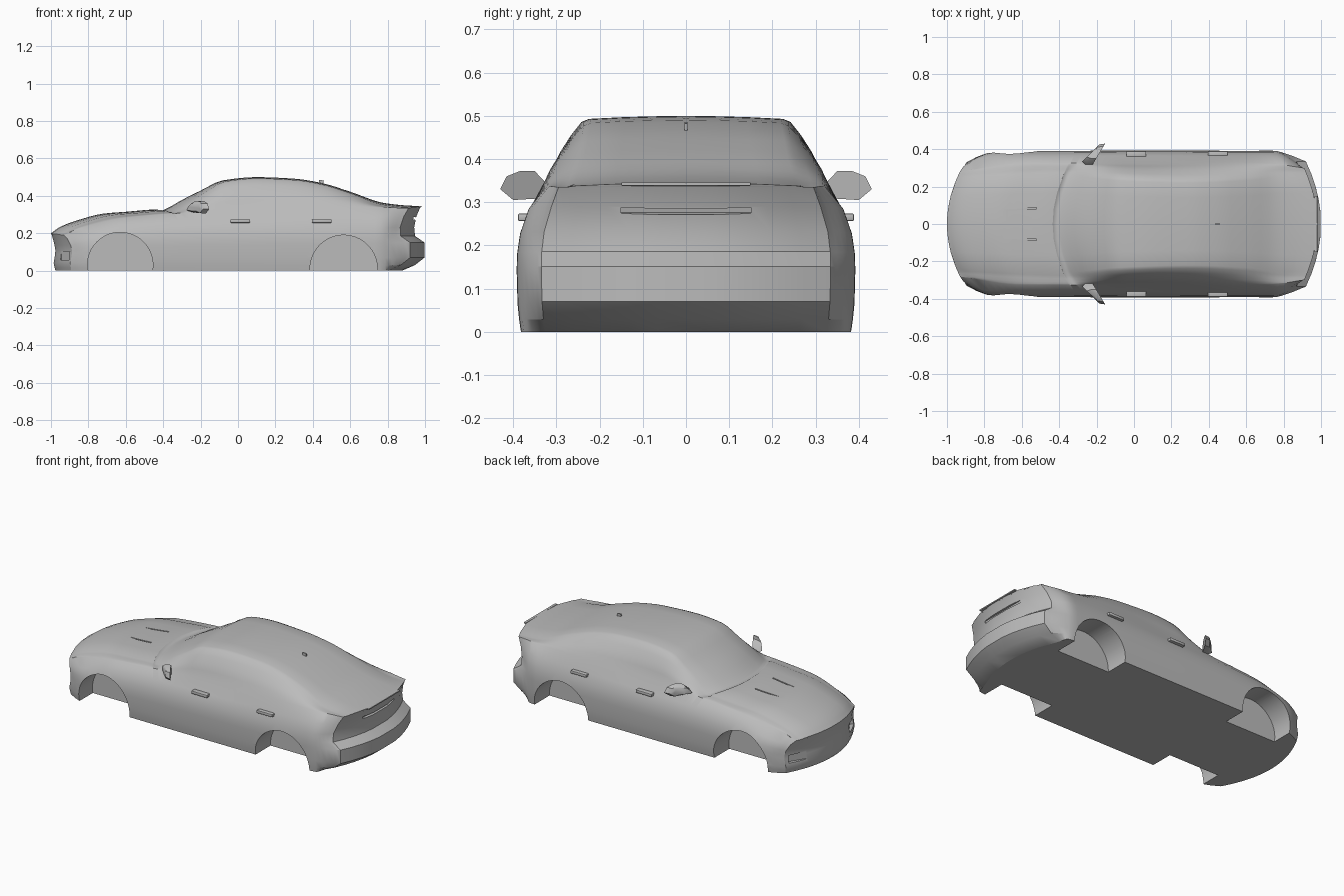
import bpy
import bmesh
import math
from mathutils import Vector

default_cube = bpy.data.objects.get("Cube")
if default_cube:
    bpy.data.objects.remove(default_cube, do_unlink=True)

paint = bpy.data.materials.new("plain grey")
paint.use_nodes = True
grey = (0.5, 0.5, 0.5, 1)
paint.diffuse_color = grey
paint.node_tree.nodes["Principled BSDF"].inputs["Base Color"].default_value = grey


def curve(*points):
    """Return a smooth function through the given (position, value) points."""
    def slope(i):
        if i == 0 or i == len(points) - 1:
            return None
        (xa, ya), (xb, yb), (xc, yc) = points[i - 1:i + 2]
        before, after = (yb - ya) / (xb - xa), (yc - yb) / (xc - xb)
        if before * after <= 0:
            return 0.0
        return 2 * before * after / (before + after)

    def value(x):
        if x <= points[0][0]:
            return points[0][1]
        for i, (start, end) in enumerate(zip(points, points[1:])):
            if x <= end[0]:
                run, rise = end[0] - start[0], end[1] - start[1]
                t = (x - start[0]) / run
                m0, m1 = slope(i), slope(i + 1)
                m0 = rise / run if m0 is None else m0
                m1 = rise / run if m1 is None else m1
                ease = t * t * (3 - 2 * t)
                return (start[1] + rise * ease + run * m0 * t * (1 - t) ** 2
                        - run * m1 * t * t * (1 - t))
        return points[-1][1]
    return value


def make_object(name, bm):
    bmesh.ops.recalc_face_normals(bm, faces=bm.faces)
    mesh = bpy.data.meshes.new(name)
    bm.to_mesh(mesh)
    bm.free()
    mesh.materials.append(paint)
    obj = bpy.data.objects.new(name, mesh)
    bpy.context.collection.objects.link(obj)
    return obj


def smooth(obj, degrees=30):
    bpy.ops.object.select_all(action="DESELECT")
    obj.select_set(True)
    bpy.context.view_layer.objects.active = obj
    bpy.ops.object.shade_smooth_by_angle(angle=math.radians(degrees))


def box(name, centre, size, turn=0.0, tilt=0.0, bevel=0.0):
    bm = bmesh.new()
    bmesh.ops.create_cube(bm, size=1)
    bmesh.ops.scale(bm, vec=size, verts=bm.verts)
    if bevel:
        bmesh.ops.bevel(bm, geom=bm.edges[:], offset=bevel, segments=2,
                        profile=0.5, affect="EDGES")
    obj = make_object(name, bm)
    obj.location = centre
    obj.rotation_euler = (0, tilt, turn)
    return obj


def cylinder(name, centre, radius, length):
    bm = bmesh.new()
    bmesh.ops.create_cone(bm, cap_ends=True, segments=64, radius1=radius,
                          radius2=radius, depth=length)
    obj = make_object(name, bm)
    obj.location = centre
    obj.rotation_euler.x = math.pi / 2
    return obj


def cut(target, cutter):
    cutter.hide_render = True
    mod = target.modifiers.new("cut", "BOOLEAN")
    mod.operation = "DIFFERENCE"
    mod.solver = "EXACT"
    mod.object = cutter
    bpy.context.view_layer.objects.active = target
    bpy.ops.object.modifier_apply(modifier=mod.name)
    bpy.data.objects.remove(cutter, do_unlink=True)


# Body lines along the length
centre_z = curve((-1, .2), (-.95, .235), (-.85, .272), (-.72, .305), (-.6, .315),
                 (-.435, .327), (-.42, .318), (-.39, .328), (-.3, .378),
                 (-.2, .428), (-.08, .483), (.1, .5), (.3, .492), (.45, .468),
                 (.6, .422), (.78, .362), (.9, .349), (1, .345))
body_width = curve((-1, .33), (-.93, .375), (-.85, .39), (0, .392), (.78, .392),
                   (.9, .37), (1, .335))
shoulder_z = curve((-1, .17), (-.9, .2), (-.7, .245), (-.4, .262), (0, .268),
                   (.6, .28), (1, .29))
belt_width = curve((-1, .28), (-.7, .325), (-.35, .325), (0, .323), (.5, .332),
                   (.8, .32), (1, .295))
belt_z = curve((-1, .19), (-.9, .233), (-.7, .283), (-.4, .308), (0, .33),
               (.6, .34), (1, .335))
roof_width = curve((-1, .25), (-.42, .275), (-.1, .25), (.3, .237), (.6, .25),
                   (.8, .272), (1, .275))
bow = curve((-1, .13), (-.4, .13), (.05, 0), (.6, 0), (1, -.11))

# Upright outlines of the nose and the tail
nose_shape = curve((0, .02), (.05, .01), (.1, .02), (.2, 0))
tail_shape = curve((0, -.12), (.03, -.05), (.065, 0), (.15, 0), (.185, -.05),
                   (.24, -.055), (.3, -.04), (.345, -.02))


def half_section(s):
    w, zs, zc = body_width(s), shoulder_z(s), centre_z(s)
    wt, zt, wr = belt_width(s), belt_z(s), roof_width(s)
    zr = max(zc - .014, zt)
    lower = [(0, 0), (.6, 0), (.975, 0), (.985, .1), (.995, .24), (1, .52),
             (.997, .64), (.98, .8), (.93, 1)]
    pts = [(w * a, zs * b) for a, b in lower]
    pts.append((wt, zt))
    for t in (.3, .55, .8):
        bulge = .05 * t * (1 - t)
        pts.append((wt + (wr - wt) * t + bulge, zt + (zr - zt) * t))
    pts += [(wr, zr), (wr * .93, max(zc - .007, zr)), (wr * .6, max(zc - .003, zr)),
            (wr * .3, max(zc - .001, zr)), (0, max(zc, zr))]
    return pts


def place(s, y, z):
    nose = min(1, max(0, (-.85 - s) / .15))
    tail = min(1, max(0, (s - .85) / .15))
    x = s + bow(s) * (y / .39) ** 2
    return Vector((x + nose * nose_shape(z) + tail * tail_shape(z), y, z))


def build_body():
    bm = bmesh.new()

    def ring(s, squeeze=1.0):
        half = [(y * squeeze, z) for y, z in half_section(s)]
        whole = half + [(-y, z) for y, z in half[-2:0:-1]]
        return [bm.verts.new(place(s, y, z)) for y, z in whole]

    def join(a, b):
        for i in range(len(a)):
            k = (i + 1) % len(a)
            bm.faces.new((a[i], a[k], b[k], b[i]))

    steps = 50
    stations = sorted([2 * i / steps - 1 for i in range(steps + 1)]
                      + [-.98, -.435, -.427, -.41, -.39, .975])
    rings = [ring(-1, f) for f in (.2, .4, .6, .8)]
    rings += [ring(s) for s in stations]
    rings += [ring(1, f) for f in (.8, .6, .4, .2)]
    for a, b in zip(rings, rings[1:]):
        join(a, b)
    # Close the narrow middle strip at each end
    for end in (rings[0], rings[-1]):
        n = len(end)
        for i in range(n // 2):
            corners = [end[i], end[i + 1], end[(n - i - 1) % n], end[(n - i) % n]]
            bm.faces.new(list(dict.fromkeys(corners)))
    bmesh.ops.remove_doubles(bm, verts=bm.verts, dist=.0001)
    return make_object("car_body", bm)


body = build_body()

# Wheel wells and bumper openings
for side in (-1, 1):
    cut(body, cylinder("front_well", (-.63, side * .37, .03), .175, .26))
    cut(body, cylinder("rear_well", (.565, side * .37, .01), .18, .26))
    cut(body, box("corner_intake", (-.945, side * .27, .08), (.07, .11, .045),
                  turn=-side * .55))
    cut(body, box("hood_vent", (-.62, side * .078, .318), (.2, .008, .02),
                  turn=side * .07))
cut(body, box("boot_recess", (.967, 0, .274), (.07, .3, .014), tilt=.25))
smooth(body)


def build_mirror(side):
    outline = [(.31, .315), (.325, .345), (.35, .372), (.385, .372), (.415, .36),
               (.43, .33), (.4, .305), (.35, .308)]
    bm = bmesh.new()
    layers = []
    for offset, scale in ((-.03, .6), (-.012, .92), (.02, 1)):
        layers.append([bm.verts.new((-.24 + offset + .6 * (y - .32),
                                     side * (.37 + (y - .37) * scale),
                                     .338 + (z - .338) * scale))
                       for y, z in outline])
    for a, b in zip(layers, layers[1:]):
        for i in range(len(a)):
            k = (i + 1) % len(a)
            bm.faces.new((a[i], a[k], b[k], b[i]))
    bm.faces.new(layers[0])
    bm.faces.new(layers[-1])
    return make_object("left_mirror" if side > 0 else "right_mirror", bm)


# Mirrors and door handles on both sides
for side in (-1, 1):
    smooth(build_mirror(side), 40)
    for name, x in (("front_handle", .012), ("rear_handle", .448)):
        smooth(box(name, (x, side * .372, .265), (.105, .034, .018), bevel=.004))

# Roof aerial and boot trim
box("roof_aerial", (.445, 0, .474), (.025, .008, .02), tilt=.15)
box("boot_lip", (.972, 0, .342), (.016, .3, .008), bevel=.002)
